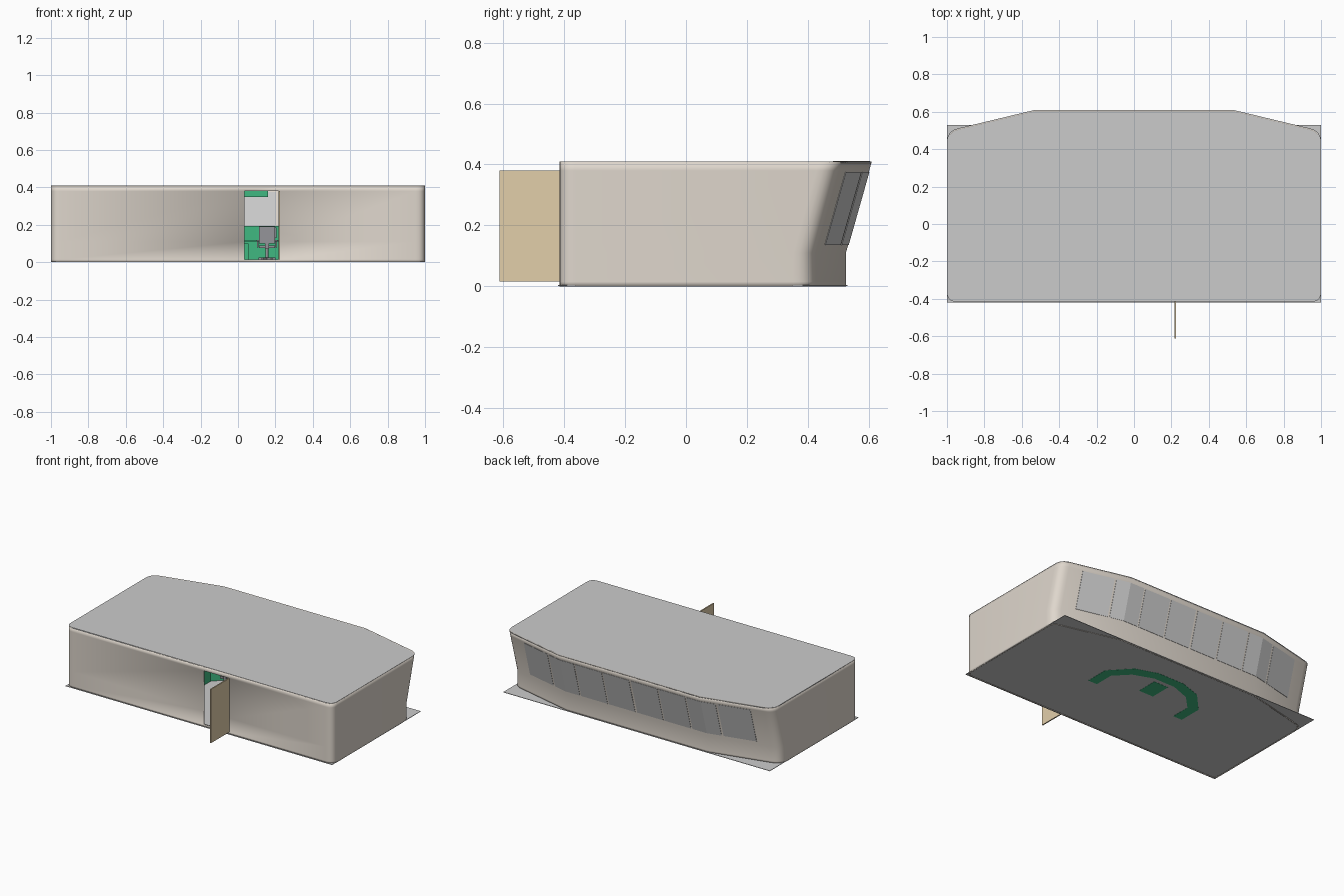
import bpy, bmesh
from math import pi, sin, cos, radians
from mathutils import Vector

if "Cube" in bpy.data.objects:
    bpy.data.objects.remove(bpy.data.objects["Cube"])


def material(name, rgb):
    m = bpy.data.materials.new(name)
    m.diffuse_color = (*rgb, 1)
    m.use_nodes = True
    m.node_tree.nodes["Principled BSDF"].inputs["Base Color"].default_value = m.diffuse_color
    return m


TAN = material("tan_paint", (0.74, 0.68, 0.61))
WOOD = material("door_wood", (0.76, 0.62, 0.40))
GREEN = material("console_green", (0.05, 0.48, 0.22))
DARK = material("dark_grey", (0.3, 0.3, 0.32))


def finish(bm, name, mat=None, smooth=False):
    bmesh.ops.recalc_face_normals(bm, faces=bm.faces)
    me = bpy.data.meshes.new(name)
    bm.to_mesh(me)
    bm.free()
    ob = bpy.data.objects.new(name, me)
    bpy.context.collection.objects.link(ob)
    if mat:
        me.materials.append(mat)
    if smooth:
        bpy.context.view_layer.objects.active = ob
        ob.select_set(True)
        bpy.ops.object.shade_smooth_by_angle(angle=radians(25))
        ob.select_set(False)
    return ob


def loft(name, rings, mat=None, smooth=False, caps=True, skip=None):
    """Join closed rings of points; skip(centre) drops a face."""
    bm = bmesh.new()
    vs = [[bm.verts.new(p) for p in r] for r in rings]
    n = len(vs[0])
    for a, b in zip(vs, vs[1:]):
        for i in range(n):
            j = (i + 1) % n
            f = bm.faces.new((a[i], a[j], b[j], b[i]))
            if skip and skip(f.calc_center_median()):
                bm.faces.remove(f)
    if caps:
        bm.faces.new(vs[0])
        bm.faces.new(vs[-1])
    return finish(bm, name, mat, smooth)


def prism(name, pts, z0, z1, mat=None):
    return loft(name, [[(x, y, z) for x, y in pts] for z in (z0, z1)], mat)


def box(name, x0, x1, y0, y1, z0, z1, mat=None):
    return prism(name, [(x0, y0), (x1, y0), (x1, y1), (x0, y1)], z0, z1, mat)


def fillet(prev, p, nxt, d, n=6):
    """Quadratic rounding of a corner, starting d away from it."""
    prev, p, nxt = Vector(prev), Vector(p), Vector(nxt)
    a, b = p + (prev - p).normalized() * d, p + (nxt - p).normalized() * d
    return [tuple(a * (1 - t)**2 + p * 2 * t * (1 - t) + b * t * t)
            for t in (i / n for i in range(n + 1))]


# Room outline at roof level
DX0, DX1, DZ0, DZ1 = 0.035, 0.225, 0.015, 0.38
right_front = fillet((0, -.415), (1, -.415), (1, 0), .05)
right_back = fillet((1, 0), (1, .497), (.53, .61), .06)
half = right_front + right_back + [(.53, .61)]
outline = [(DX0, -.415), (DX1, -.415)] + half + [(-x, y) for x, y in reversed(half)]


def lean(z):
    return -0.085 * min(1, (0.41 - z) / 0.30)


def ring(z):
    return [(x, y + (lean(z) if y > 0 else 0), z) for x, y in outline]


# Shell with the doorway left open
walls = loft("outer_walls", [ring(z) for z in (0, DZ0, .11, DZ1, .409)], TAN, True, False,
             lambda c: DX0 < c.x < DX1 and c.y < 0 and DZ0 < c.z < DZ1)
sol = walls.modifiers.new("thickness", 'SOLIDIFY')
sol.thickness = 0.008
loft("roof", [ring(.404), ring(.41)])
box("floor", -1, 1, -.42, .53, .001, .004)
box("open_door", DX1 - .008, DX1, -.612, -.415, DZ0, DZ1, WOOD)


# Slanted window band: eight panes, bent at the corners
def back_y(x):
    return .61 - max(0, abs(x) - .53) * .24


edges = [(.008, .204), (.214, .412), (.422, .625), (.638, .85)]
for i, (a, b) in enumerate(edges):
    for s in (1, -1):
        xs = [a] + ([.53] if a < .53 < b else []) + [b]
        rings = []
        for x in xs:
            rings.append([(s * x, back_y(x) + lean(z) + o, z)
                          for z, o in ((.135, .002), (.375, .002), (.375, -.013), (.135, -.013))])
        loft(f"window_pane_{i}_{'r' if s > 0 else 'l'}", rings)


# U-shaped control console
def band(outer, inner):
    return outer + [(-x, y) for x, y in reversed(outer)] + inner_back(inner)


def inner_back(inner):
    return [(-x, y) for x, y in inner] + list(reversed(inner))


out = [(.375, .01), (.375, .17), (.25, .305), (.1, .355)]
inn = [(.307, .01), (.307, .145), (.215, .24), (.08, .29)]
mid = [(.35, .01), (.35, .16), (.237, .282), (.093, .332)]
desk = [(.29, .01), (.29, .138), (.205, .222), (.075, .272)]
prism("console_body", band(out, inn), 0, .11, GREEN)
prism("console_desk", band(out, desk), .11, .12, GREEN)
prism("console_back_panel", band(out, mid), .12, .195, GREEN)
box("centre_pedestal", -.055, .055, .115, .26, 0, .1, GREEN)
box("overhead_panel", -.3, .16, .40, .45, .35, .404, GREEN)
for s in (1, -1):
    box("monitor", s * .16 - .045, s * .16 + .045, .27, .28, .13, .185, DARK)


# Swivel chairs
def chair(cx, cy):
    box("chair_seat", cx - .042, cx + .042, cy - .04, cy + .045, .075, .09, DARK)
    box("chair_back", cx - .042, cx + .042, cy - .052, cy - .038, .1, .19, DARK)
    box("chair_spine", cx - .01, cx + .01, cy - .05, cy - .035, .07, .12, DARK)
    for s in (1, -1):
        box("chair_arm", cx + s * .05 - .006, cx + s * .05 + .006, cy - .03, cy + .03, .11, .118, DARK)
        box("chair_arm_post", cx + s * .05 - .004, cx + s * .05 + .004, cy - .01, cy + .01, .08, .11, DARK)
    circle = [(cx + .008 * cos(k * pi / 6), cy + .008 * sin(k * pi / 6)) for k in range(12)]
    prism("chair_post", circle, .02, .08, DARK)
    for k in range(5):
        d = Vector((cos(k * 2 * pi / 5 + pi / 2), sin(k * 2 * pi / 5 + pi / 2)))
        n = Vector((-d.y, d.x)) * .005
        c = Vector((cx, cy))
        prism("chair_leg", [tuple(c - n), tuple(c + d * .045 - n), tuple(c + d * .045 + n), tuple(c + n)],
              .012, .025, DARK)


for s in (1, -1):
    chair(s * .155, .13)
